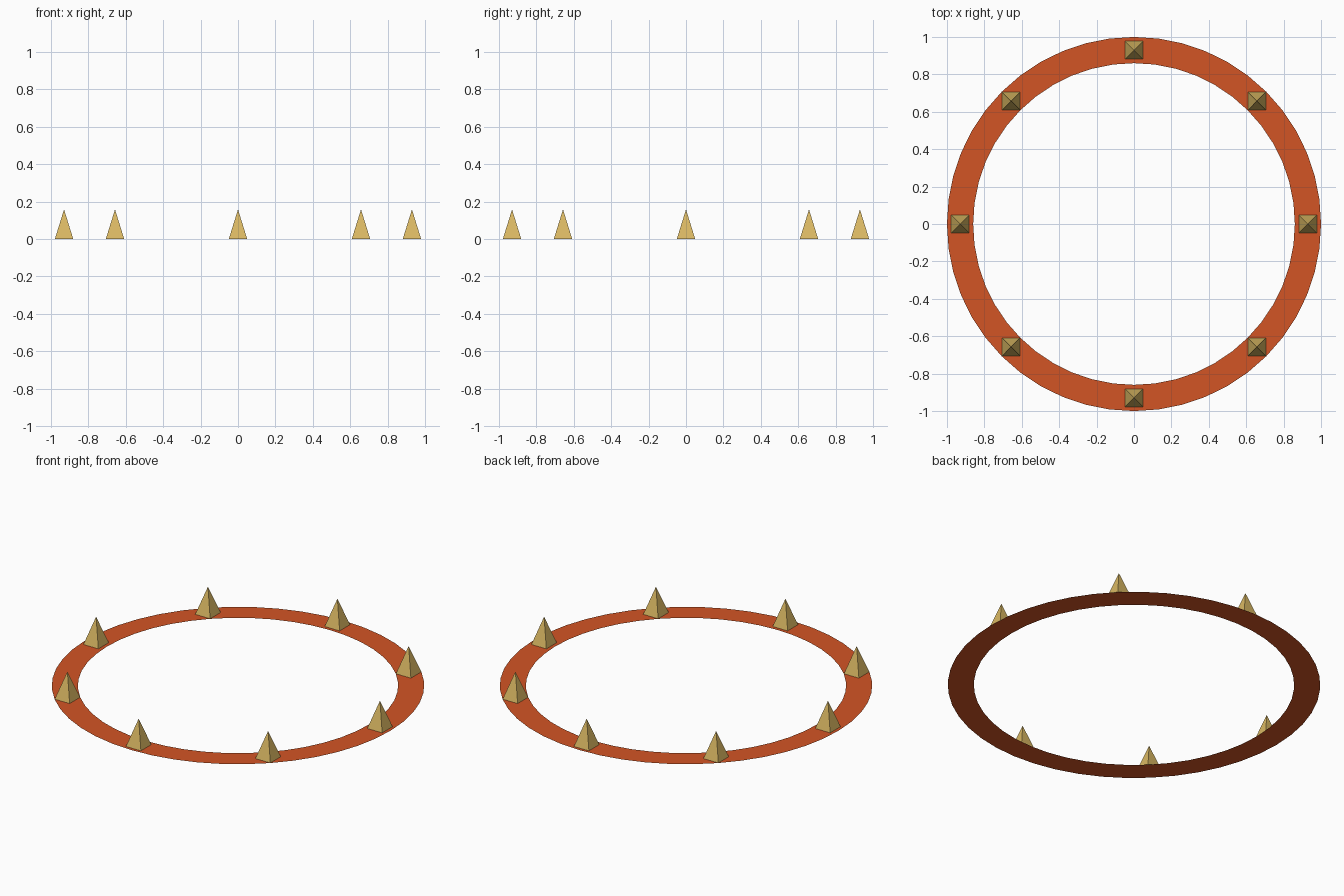
import bpy, bmesh, math
from mathutils import Matrix

if "Cube" in bpy.data.objects:
    bpy.data.objects.remove(bpy.data.objects["Cube"])


def material(name, rgb):
    mat = bpy.data.materials.new(name)
    mat.diffuse_color = (*rgb, 1)
    mat.use_nodes = True
    mat.node_tree.nodes["Principled BSDF"].inputs["Base Color"].default_value = mat.diffuse_color
    return mat


def make_object(name, bm, mat):
    mesh = bpy.data.meshes.new(name)
    bm.to_mesh(mesh)
    bm.free()
    mesh.materials.append(mat)
    obj = bpy.data.objects.new(name, mesh)
    bpy.context.collection.objects.link(obj)
    return obj


orange = material("burnt orange", (0.65, 0.09, 0.018))
gold = material("pale gold", (0.70, 0.48, 0.125))

OUTER, INNER, SEGMENTS = 1.0, 0.86, 48
SPIKES, SPIKE_RADIUS, SPIKE_HALF, SPIKE_HEIGHT = 8, 0.93, 0.049, 0.158

# Flat ring: paper-thin band facing up
bm = bmesh.new()
loops = []
for r in (INNER, OUTER):
    loops.append([bm.verts.new((r * math.cos(2 * math.pi * i / SEGMENTS),
                                r * math.sin(2 * math.pi * i / SEGMENTS), 0))
                  for i in range(SEGMENTS)])
inner, outer = loops
for i in range(SEGMENTS):
    j = (i + 1) % SEGMENTS
    bm.faces.new((inner[i], outer[i], outer[j], inner[j]))
make_object("ring", bm, orange)

# Square pyramid spikes, all aligned to the axes
for k in range(SPIKES):
    a = 2 * math.pi * k / SPIKES
    bm = bmesh.new()
    bmesh.ops.create_cone(bm, cap_ends=False, segments=4,
                          radius1=SPIKE_HALF * math.sqrt(2), radius2=0,
                          depth=SPIKE_HEIGHT,
                          matrix=Matrix.Translation((0, 0, SPIKE_HEIGHT / 2))
                          @ Matrix.Rotation(math.pi / 4, 4, 'Z'))
    bmesh.ops.remove_doubles(bm, verts=bm.verts, dist=1e-5)
    bmesh.ops.recalc_face_normals(bm, faces=bm.faces)
    spike = make_object(f"spike_{k + 1}", bm, gold)
    spike.location = (SPIKE_RADIUS * math.cos(a), SPIKE_RADIUS * math.sin(a), 0)
